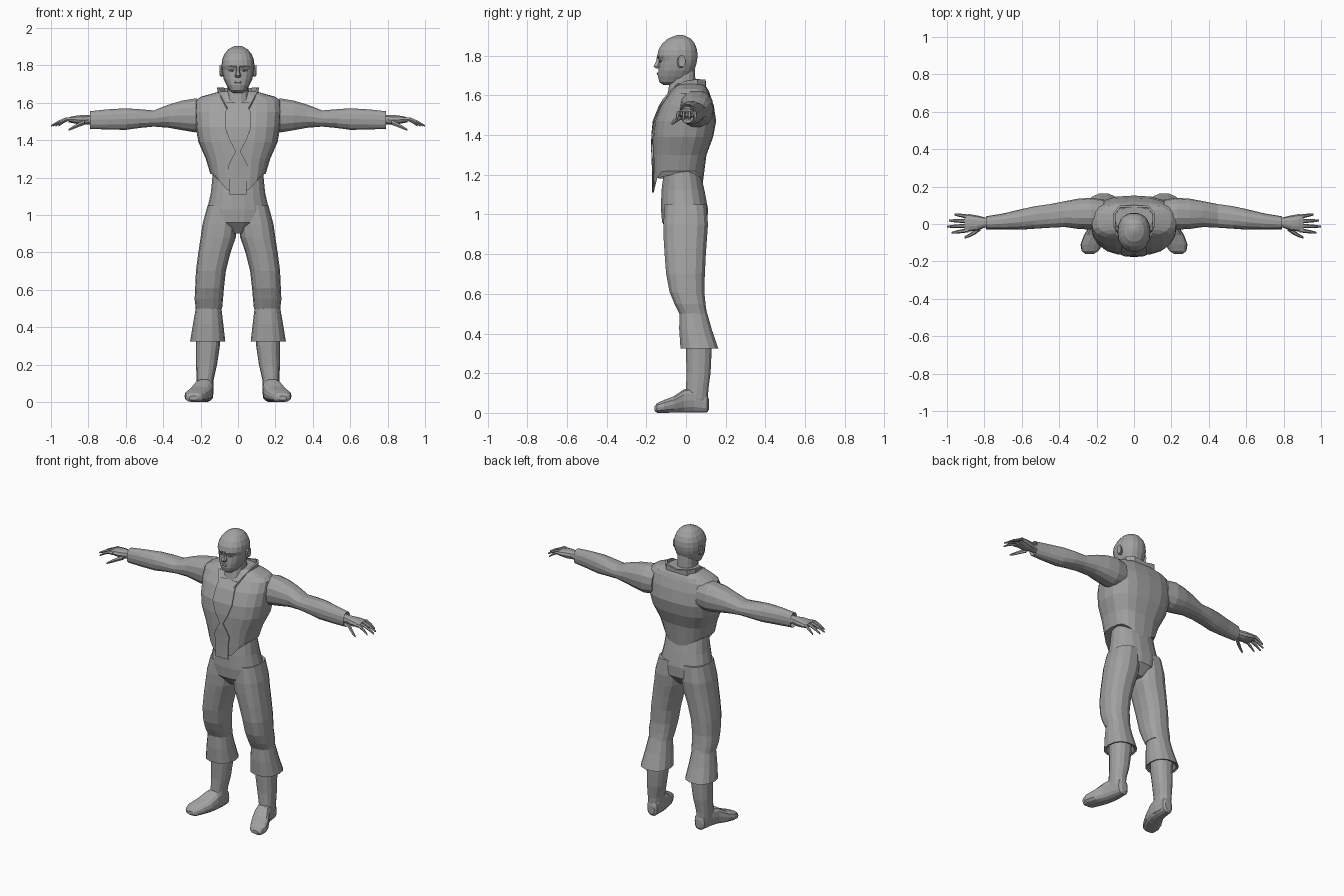
import bpy, bmesh, math

grey = bpy.data.materials.new("grey")
grey.diffuse_color = (0.36, 0.36, 0.36, 1)


def finish(name, bm, mirror=False, thick=0):
    bmesh.ops.recalc_face_normals(bm, faces=bm.faces)
    me = bpy.data.meshes.new(name)
    bm.to_mesh(me)
    bm.free()
    me.materials.append(grey)
    ob = bpy.data.objects.new(name, me)
    bpy.context.collection.objects.link(ob)
    if mirror:
        ob.modifiers.new("mirror", 'MIRROR').use_clip = True
    if thick:
        s = ob.modifiers.new("thickness", 'SOLIDIFY')
        s.thickness, s.offset = thick, 0
    return ob


def sup(v, p):
    return math.copysign(abs(v) ** (2 / p), v)


def loft(name, axis, rings, n=14, p=2.3, mirror=False, rule=None):
    """Skin rings given as (position, u0, u1, v0, v1) along an axis."""
    bm = bmesh.new()
    loops = []
    for t, u0, u1, v0, v1 in rings:
        loop = []
        for i in range(n):
            a = 2 * math.pi * i / n
            co = [(u0 + u1) / 2 + (u1 - u0) / 2 * sup(math.cos(a), p),
                  (v0 + v1) / 2 + (v1 - v0) / 2 * sup(math.sin(a), p)]
            co.insert(axis, t)
            loop.append(bm.verts.new(rule(co) if rule else co))
        loops.append(loop)
    for a, b in zip(loops, loops[1:]):
        for i in range(n):
            j = (i + 1) % n
            bm.faces.new((a[i], a[j], b[j], b[i]))
    bm.faces.new(loops[0])
    bm.faces.new(loops[-1])
    return finish(name, bm, mirror)


# Head and neck
loft("head", 2, [
    (1.653, -.025, .025, -.115, -.04), (1.667, -.045, .045, -.135, -.01),
    (1.695, -.062, .062, -.142, .025), (1.725, -.076, .076, -.14, .042),
    (1.755, -.083, .083, -.137, .053), (1.775, -.086, .086, -.135, .057),
    (1.80, -.088, .088, -.146, .06), (1.83, -.085, .085, -.14, .057),
    (1.86, -.073, .073, -.122, .046), (1.885, -.053, .053, -.094, .026),
    (1.90, -.026, .026, -.058, -.002), (1.905, -.008, .008, -.04, -.02)], n=18)
loft("neck", 2, [(1.74, -.055, .055, -.075, .045), (1.66, -.058, .058, -.085, .05),
                 (1.58, -.07, .07, -.10, .065), (1.5, -.09, .09, -.11, .08)])
loft("nose", 2, [(1.80, -.009, .009, -.147, -.12), (1.77, -.01, .01, -.153, -.12),
                 (1.747, -.017, .017, -.166, -.12), (1.735, -.013, .013, -.155, -.12)], n=6)
loft("lips", 0, [(-.028, -.132, -.115, 1.706, 1.712), (-.01, -.148, -.12, 1.701, 1.718),
                 (.01, -.148, -.12, 1.701, 1.718), (.028, -.132, -.115, 1.706, 1.712)], n=8)
loft("brow", 0, [(.008, -.149, -.12, 1.786, 1.798), (.035, -.143, -.11, 1.790, 1.804),
                 (.062, -.118, -.09, 1.786, 1.798)], n=8, mirror=True)
loft("eye", 0, [(.018, -.133, -.12, 1.771, 1.775), (.033, -.138, -.11, 1.766, 1.781),
                (.05, -.126, -.10, 1.771, 1.775)], n=8, mirror=True)
loft("ear", 0, [(.07, -.04, -.015, 1.745, 1.79), (.09, -.045, -.008, 1.737, 1.80),
                (.098, -.04, -.002, 1.745, 1.803), (.095, -.03, -.012, 1.76, 1.79)],
     n=10, mirror=True)

# Vest: boxy chest with a hem that dips to a point front and back
VEST = [(1.22, .148, -.163, .085), (1.30, .172, -.167, .103), (1.39, .212, -.168, .137),
        (1.47, .226, -.16, .152), (1.55, .231, -.128, .14), (1.61, .228, -.085, .12),
        (1.632, .20, -.068, .11), (1.66, .10, -.05, .09)]


def hem(co):
    if co[2] < 1.23:
        dip = .11 if co[1] < 0 else .06
        co[2] -= dip * min(1, max(0, 1 - (abs(co[0]) - .04) / .09))
    return co


loft("vest", 2, [(z, -x, x, a, b) for z, x, a, b in VEST], n=20, p=2.7, rule=hem)


def chest_y(x, z):
    """Front surface of the vest at a given spot."""
    z = max(z, VEST[0][0])
    for (za, xa, a, b), (zb, xb, c, d) in zip(VEST, VEST[1:]):
        if z <= zb:
            f = (z - za) / (zb - za)
            w, y0, y1 = (m + (k - m) * f for m, k in ((xa, xb), (a, c), (b, d)))
            return (y0 + y1) / 2 - (y1 - y0) / 2 * (1 - (abs(x) / w) ** 2.7) ** (1 / 2.7)


# Hourglass shirt panel down the front of the vest
bm = bmesh.new()
rows = []
for z, w in [(1.60, .06), (1.55, .066), (1.47, .07), (1.40, .045), (1.34, .012),
             (1.30, .035), (1.26, .055), (1.20, .045), (1.11, .045)]:
    rows.append([bm.verts.new((w * k, chest_y(w * k, z) - .005, z)) for k in (-1, -.5, 0, .5, 1)])
for a, b in zip(rows, rows[1:]):
    for i in range(4):
        bm.faces.new((a[i], a[i + 1], b[i + 1], b[i]))
finish("shirt_panel", bm, thick=.006)

# Standing collar, open at the throat
bm = bmesh.new()
cols = [[bm.verts.new((x, y, lo)), bm.verts.new((x * 1.06, y, hi))] for x, y, lo, hi in [
    (0, .095, 1.60, 1.665), (.07, .093, 1.60, 1.68), (.10, .055, 1.60, 1.682),
    (.098, -.01, 1.60, 1.672), (.08, -.07, 1.58, 1.635), (.052, -.115, 1.53, 1.58),
    (.02, -.148, 1.48, 1.51)]]
for a, b in zip(cols, cols[1:]):
    bm.faces.new((a[0], b[0], b[1], a[1]))
finish("collar", bm, mirror=True, thick=.012)

# Hips and trouser legs
loft("hips", 2, [
    (1.32, -.15, .15, -.11, .08), (1.22, -.135, .135, -.112, .072),
    (1.12, -.145, .145, -.125, .095), (1.03, -.165, .165, -.128, .112),
    (.96, -.15, .15, -.122, .11), (.90, -.05, .05, -.07, .06)], n=18)
loft("trouser_leg", 2, [
    (1.05, .005, .163, -.11, .105), (.95, .003, .19, -.116, .113), (.88, .012, .2, -.115, .108),
    (.80, .04, .212, -.11, .102), (.70, .065, .225, -.102, .097), (.61, .075, .229, -.085, .094),
    (.55, .08, .232, -.06, .10), (.50, .085, .226, -.035, .107)], p=2.5, mirror=True)

# Boots: flared cuff, shaft and turned-out foot
loft("boot_cuff", 2, [
    (.515, .09, .224, -.035, .105), (.42, .079, .24, -.036, .132), (.325, .068, .256, -.03, .165),
    (.33, .08, .243, -.018, .15), (.36, .095, .225, 0, .13)], mirror=True)
loft("boot_shaft", 2, [
    (.40, .095, .228, -.005, .13), (.30, .097, .225, -.002, .13), (.20, .112, .224, .002, .125),
    (.12, .13, .222, -.002, .114), (.07, .132, .22, -.02, .112), (.02, .135, .21, -.02, .108)],
    mirror=True)
loft("boot_foot", 1, [
    (.115, .15, .19, .015, .07), (.105, .137, .208, 0, .10), (.04, .13, .222, 0, .13),
    (-.01, .133, .238, 0, .12), (-.06, .145, .268, 0, .085), (-.11, .168, .286, 0, .066),
    (-.145, .19, .28, 0, .05), (-.16, .215, .26, .01, .032)], p=2.7, mirror=True)

# Arms with cuffs open at the wrist
loft("sleeve", 0, [
    (.16, -.03, .13, 1.45, 1.615), (.23, -.03, .14, 1.44, 1.625), (.30, -.026, .135, 1.452, 1.613),
    (.37, -.016, .122, 1.465, 1.592), (.45, -.02, .106, 1.472, 1.56),
    (.53, -.025, .095, 1.464, 1.567), (.60, -.03, .08, 1.454, 1.572),
    (.70, -.03, .056, 1.456, 1.566), (.79, -.029, .041, 1.46, 1.556),
    (.77, -.02, .033, 1.475, 1.545)], mirror=True)

# Hands
loft("palm", 0, [
    (.75, -.017, .033, 1.485, 1.535), (.80, -.02, .036, 1.484, 1.535),
    (.84, -.036, .046, 1.482, 1.535), (.88, -.04, .053, 1.49, 1.53),
    (.905, -.036, .05, 1.495, 1.522)], n=10, mirror=True)
for label, y, tip in [("index", -.033, .975), ("middle", -.009, .999),
                      ("ring", .015, .99), ("little", .039, .96)]:
    step = (tip - .885) / 3
    spread = (y - .005) * .12
    loft(label + "_finger", 0, [
        (.885 + step * i, y + spread * i - r, y + spread * i + r, z - r, z + r)
        for i, (z, r) in enumerate([(1.51, .012), (1.512, .0105), (1.497, .009), (1.477, .005)])],
        n=6, p=2, mirror=True)
loft("thumb", 0, [
    (.82, -.035, -.005, 1.48, 1.51), (.85, -.056, -.03, 1.47, 1.496),
    (.88, -.071, -.051, 1.458, 1.479), (.905, -.078, -.066, 1.45, 1.461)],
    n=6, p=2, mirror=True)
